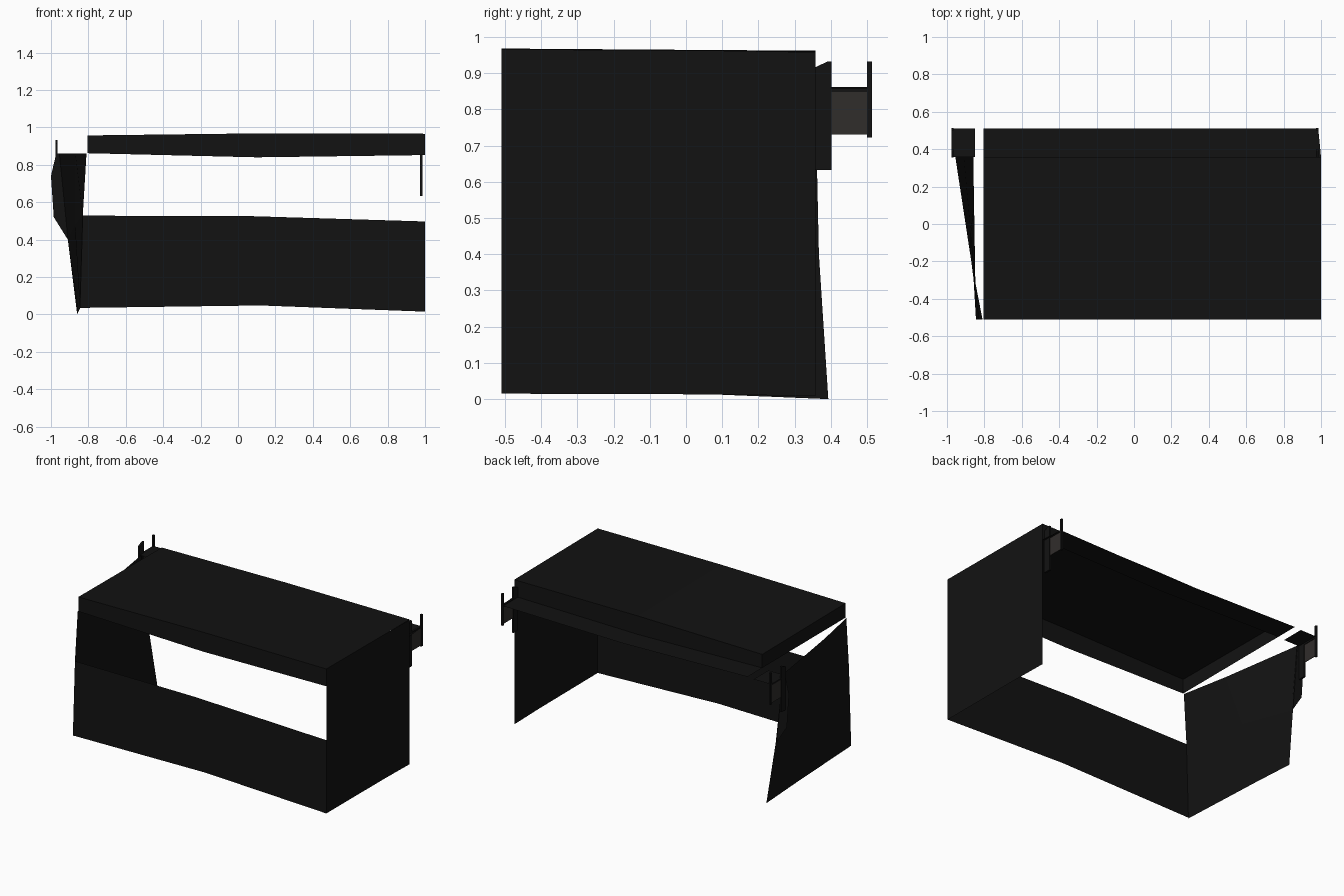
import bpy, bmesh

if "Cube" in bpy.data.objects:
    bpy.data.objects.remove(bpy.data.objects["Cube"])

def material(name, c):
    m = bpy.data.materials.new(name)
    m.diffuse_color = (*c, 1)
    m.use_nodes = True
    m.node_tree.nodes["Principled BSDF"].inputs["Base Color"].default_value = m.diffuse_color
    return m

BLACK = material("black_metal", (0.006, 0.006, 0.006))
BROWN = material("dark_web", (0.03, 0.026, 0.024))

def sheet(name, verts, faces, mat=BLACK):
    me = bpy.data.meshes.new(name)
    me.from_pydata(verts, [], faces)
    bm = bmesh.new()
    bm.from_mesh(me)
    bmesh.ops.recalc_face_normals(bm, faces=bm.faces)
    bm.to_mesh(me)
    bm.free()
    me.materials.append(mat)
    ob = bpy.data.objects.new(name, me)
    bpy.context.collection.objects.link(ob)
    return ob

def strip(name, a, b):
    """Quads between two point rows."""
    n = len(a)
    return sheet(name, a + b, [(i, i + 1, n + i + 1, n + i) for i in range(n - 1)])

def box(name, x, y, z, mat=BLACK):
    v = [(p, q, r) for p in x for q in y for r in z]
    return sheet(name, v, [(0, 1, 3, 2), (4, 6, 7, 5), (0, 4, 5, 1),
                           (2, 3, 7, 6), (0, 2, 6, 4), (1, 5, 7, 3)], mat)

F, B, E = -0.51, 0.357, 0.51          # front, body back, ledge back

# lid: top sheet with front, left and back lips, bent near the middle
xs = [-0.805, 0.1, 1.0]
top_z = [0.957, 0.968, 0.966]
lip_z = [0.862, 0.84, 0.852]
front_top = [(x, F, z) for x, z in zip(xs, top_z)]
back_top = [(x, B, z - 0.006) for x, z in zip(xs, top_z)]
front_low = [(x, F, z) for x, z in zip(xs, lip_z)]
back_low = [(x, B, z) for x, z in zip(xs, lip_z)]
strip("lid_top", front_top, back_top)
strip("lid_front_lip", front_top, front_low)
strip("lid_back_lip", back_top, back_low)
strip("lid_left_lip", [front_top[0], back_top[0]], [front_low[0], back_low[0]])

# back ledge
strip("back_ledge", back_low, [(min(x, 0.985), E, z) for x, _, z in back_low])

# lower front panel
strip("front_panel", [(-0.845, F, 0.035), (0.12, F, 0.048), (1, F, 0.015)],
      [(-0.83, F, 0.528), (0.05, F, 0.526), (1, F, 0.497)])

# right side panel
strip("right_panel", [(1, F, 0.015), (1, 0.1, 0.013), (1, B, 0.008)],
      [(1, F, 0.966), (1, 0.1, 0.962), (1, B, 0.958)])

# left side panel, leaning outwards to the rear and creased at mid height
strip("left_panel_lower", [(-0.845, F, 0.03), (-0.855, 0.1, 0.012), (-0.86, 0.393, 0.0)],
      [(-0.83, F, 0.528), (-0.872, -0.05, 0.475), (-0.91, 0.367, 0.40)])
strip("left_panel_upper", [(-0.83, F, 0.528), (-0.872, -0.05, 0.475), (-0.91, 0.367, 0.40)],
      [(-0.81, F, 0.86), (-0.87, -0.2, 0.86), (-0.955, B, 0.86)])

# flange on the rear edge of the left panel
sheet("left_rear_flange", [(-0.91, B, 0.40), (-0.985, B, 0.52), (-1, B, 0.74),
                           (-0.972, B, 0.86), (-0.95, B, 0.86)], [(0, 1, 2, 3, 4)])

# left part of the ledge
strip("left_ledge", [(-0.972, B, 0.858), (-0.85, B, 0.858)],
      [(-0.967, E, 0.858), (-0.85, E, 0.858)])

# end brackets: plate, web and outer post at both ends
for side, x in (("left", -0.97), ("right", 0.98)):
    w = (x - 0.006, x + 0.006)
    prof = [(0.355, 0.633), (0.402, 0.633), (0.402, 0.932), (0.39, 0.932), (0.355, 0.915)]
    n = len(prof)
    sheet(side + "_bracket_plate", [(p, y, z) for p in w for y, z in prof],
          [tuple(range(n)), tuple(range(n, 2 * n))] +
          [(i, (i + 1) % n, n + (i + 1) % n, n + i) for i in range(n)])
    box(side + "_bracket_web", (x - 0.002, x + 0.002), (0.402, 0.5), (0.73, 0.848), BROWN)
    box(side + "_bracket_rail", w, (0.402, 0.5), (0.848, 0.858))
    box(side + "_bracket_post", w, (0.5, 0.513), (0.723, 0.932))
